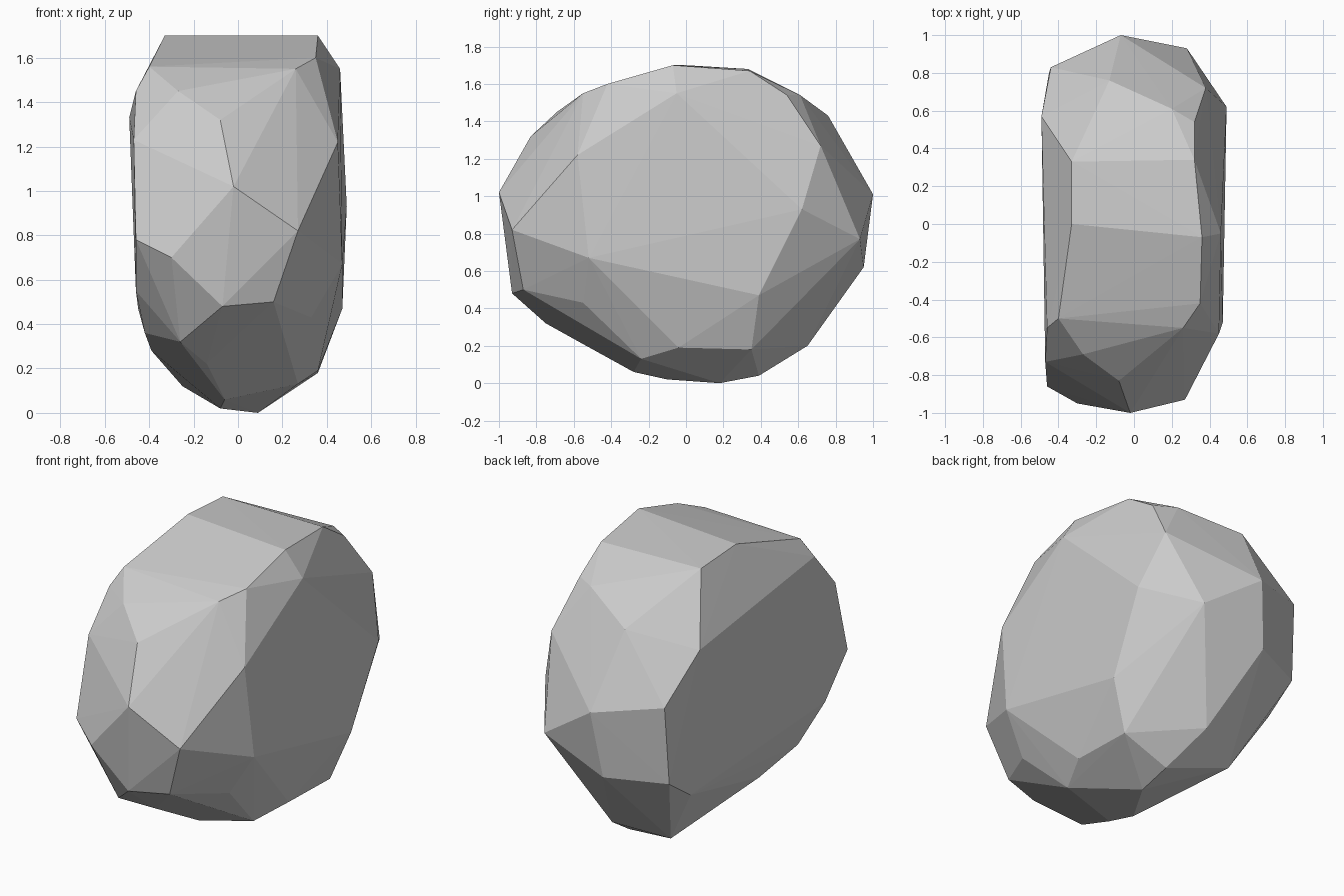
import bpy, bmesh

# Corner points of the boulder, grouped by side
corners = [
    # front
    (-.02, -1, 1.02), (.27, -.93, .82), (-.07, -.93, .48), (.16, -.87, .50),
    (-.46, -.86, .78), (-.30, -.95, .70), (-.08, -.83, 1.32), (-.27, -.69, 1.45),
    (.26, -.55, 1.55), (.45, -.58, 1.22),
    # right side and top right
    (.47, -.52, .67), (.47, .39, .47), (.49, .62, .93), (.38, .72, 1.27),
    (.46, -.05, 1.55), (.32, .34, 1.67), (.32, .54, 1.54), (.36, -.07, 1.70),
    (.35, -.42, 1.60), (.36, .35, .18), (.36, -.04, .19), (.27, -.24, .13),
    (.33, -.55, .43),
    # back
    (-.07, 1, 1.01), (.28, .93, .77), (-.12, .95, .62), (.03, .65, .20),
    (-.13, .76, 1.43), (.20, .61, 1.54), (-.44, .83, 1.07), (-.45, .80, .61),
    (-.45, .60, .47), (-.25, .50, .12),
    # left side and top left
    (-.49, .57, 1.33), (-.33, .33, 1.68), (-.33, 0, 1.70), (-.40, -.50, 1.56),
    (-.46, -.55, 1.45), (-.47, -.73, 1.23), (-.46, -.65, .55), (-.42, -.45, .36),
    (-.39, -.13, .28),
    # underside
    (-.26, -.75, .32), (-.14, -.57, .22), (.09, .18, 0), (-.08, -.10, .02),
    (.10, .39, .04), (-.06, -.28, .06),
]

# Faceted boulder: flat-shaded hull around the corners
bm = bmesh.new()
for p in corners:
    bm.verts.new(p)
bmesh.ops.convex_hull(bm, input=bm.verts[:])
bmesh.ops.delete(bm, geom=[v for v in bm.verts if not v.link_faces], context='VERTS')
bmesh.ops.recalc_face_normals(bm, faces=bm.faces[:])
mesh = bpy.data.meshes.new("boulder")
bm.to_mesh(mesh)
bm.free()
bpy.context.collection.objects.link(bpy.data.objects.new("boulder", mesh))
